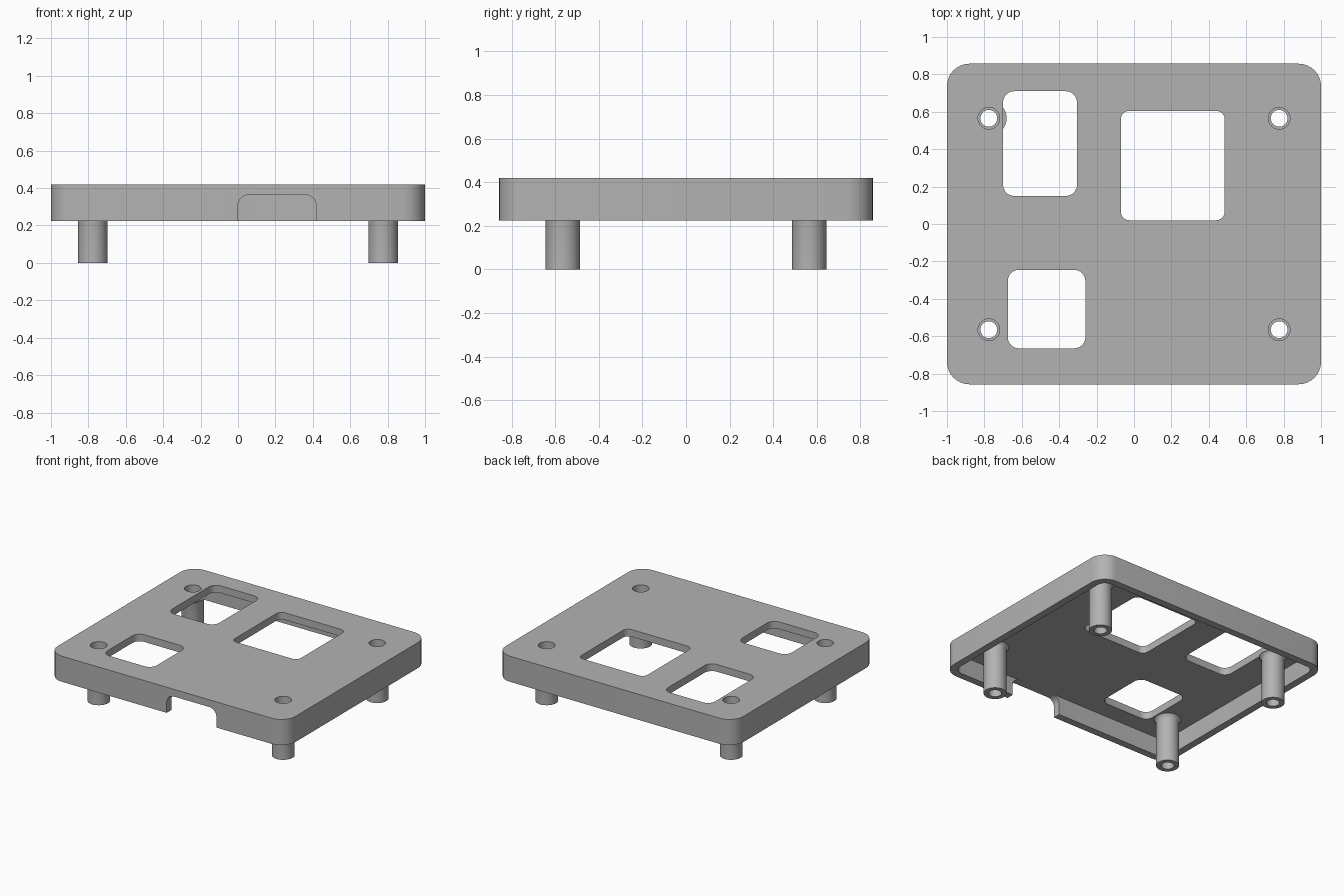
import bpy, bmesh, math

if "Cube" in bpy.data.objects:
    bpy.data.objects.remove(bpy.data.objects["Cube"])

HALF_X, HALF_Y = 1.0, 0.857
Z_RIM, Z_INNER, Z_TOP = 0.225, 0.365, 0.42
WALL = 0.055
POST_X, POST_Y = 0.776, 0.565

grey = bpy.data.materials.new("plain grey")
grey.diffuse_color = (0.45, 0.45, 0.45, 1)
grey.use_nodes = True
grey.node_tree.nodes["Principled BSDF"].inputs["Base Color"].default_value = grey.diffuse_color


def add_object(name, bm):
    bmesh.ops.recalc_face_normals(bm, faces=bm.faces)
    mesh = bpy.data.meshes.new(name)
    bm.to_mesh(mesh)
    bm.free()
    mesh.materials.append(grey)
    ob = bpy.data.objects.new(name, mesh)
    bpy.context.collection.objects.link(ob)
    return ob


def rounded_rect(x0, x1, y0, y1, r, steps=8):
    """Outline of a rectangle with round corners, anticlockwise."""
    pts = []
    corners = [(x1 - r, y1 - r), (x0 + r, y1 - r), (x0 + r, y0 + r), (x1 - r, y0 + r)]
    for q, (cx, cy) in enumerate(corners):
        for i in range(steps + 1):
            a = math.pi / 2 * (q + i / steps)
            pts.append((cx + r * math.cos(a), cy + r * math.sin(a)))
    return pts


def circle(cx, cy, r, n=32):
    return [(cx + r * math.cos(2 * math.pi * i / n),
             cy + r * math.sin(2 * math.pi * i / n)) for i in range(n)]


def prism(name, pts, lo, hi, upright=False):
    """Extrude an outline along z, or along y when upright."""
    bm = bmesh.new()
    rings = [[bm.verts.new((u, d, v) if upright else (u, v, d)) for u, v in pts]
             for d in (lo, hi)]
    n = len(pts)
    bm.faces.new(rings[0])
    bm.faces.new(rings[1])
    for i in range(n):
        j = (i + 1) % n
        bm.faces.new((rings[0][i], rings[0][j], rings[1][j], rings[1][i]))
    return add_object(name, bm)


def cut(target, cutter):
    mod = target.modifiers.new("cut", 'BOOLEAN')
    mod.operation = 'DIFFERENCE'
    mod.solver = 'EXACT'
    mod.object = cutter
    bpy.context.view_layer.objects.active = target
    bpy.ops.object.modifier_apply(modifier=mod.name)
    bpy.data.objects.remove(cutter)


def shade(ob):
    bpy.ops.object.select_all(action='DESELECT')
    ob.select_set(True)
    bpy.context.view_layer.objects.active = ob
    bpy.ops.object.shade_smooth_by_angle(angle=math.radians(30))


# Cover: rounded slab hollowed from below
cover = prism("cover", rounded_rect(-HALF_X, HALF_X, -HALF_Y, HALF_Y, 0.12), Z_RIM, Z_TOP)
ix, iy = HALF_X - WALL, HALF_Y - WALL
cut(cover, prism("cavity", rounded_rect(-ix, ix, -iy, iy, 0.065), 0.1, Z_INNER))

# Three windows through the top plate: x0, x1, y0, y1, corner radius
for x0, x1, y0, y1, r in [(-0.70, -0.305, 0.15, 0.71, 0.06),
                          (-0.07, 0.485, 0.02, 0.605, 0.045),
                          (-0.675, -0.26, -0.665, -0.245, 0.06)]:
    cut(cover, prism("window", rounded_rect(x0, x1, y0, y1, r), 0.3, 0.5))

# Cable notch in the front wall
cut(cover, prism("notch", rounded_rect(0.0, 0.418, 0.1, Z_INNER, 0.06),
                 -1.0, -0.76, upright=True))

# Screw holes in the plate, with a hollow flared post below each
profile = [(0.045, 0.0), (0.079, 0.0), (0.079, 0.338), (0.083, 0.352),
           (0.095, Z_INNER), (0.045, Z_INNER)]
SEG = 32
for sx, sx_name in ((-1, "left"), (1, "right")):
    for sy, sy_name in ((-1, "front"), (1, "back")):
        px, py = sx * POST_X, sy * POST_Y
        cut(cover, prism("screw_hole", circle(px, py, 0.058), 0.3, 0.5))
        bm = bmesh.new()
        rings = [[bm.verts.new((x, y, z)) for x, y in circle(px, py, r, SEG)]
                 for r, z in profile]
        for k, ring in enumerate(rings):
            nxt = rings[(k + 1) % len(rings)]
            for i in range(SEG):
                j = (i + 1) % SEG
                bm.faces.new((ring[i], ring[j], nxt[j], nxt[i]))
        shade(add_object(f"{sy_name}_{sx_name}_post", bm))

shade(cover)
